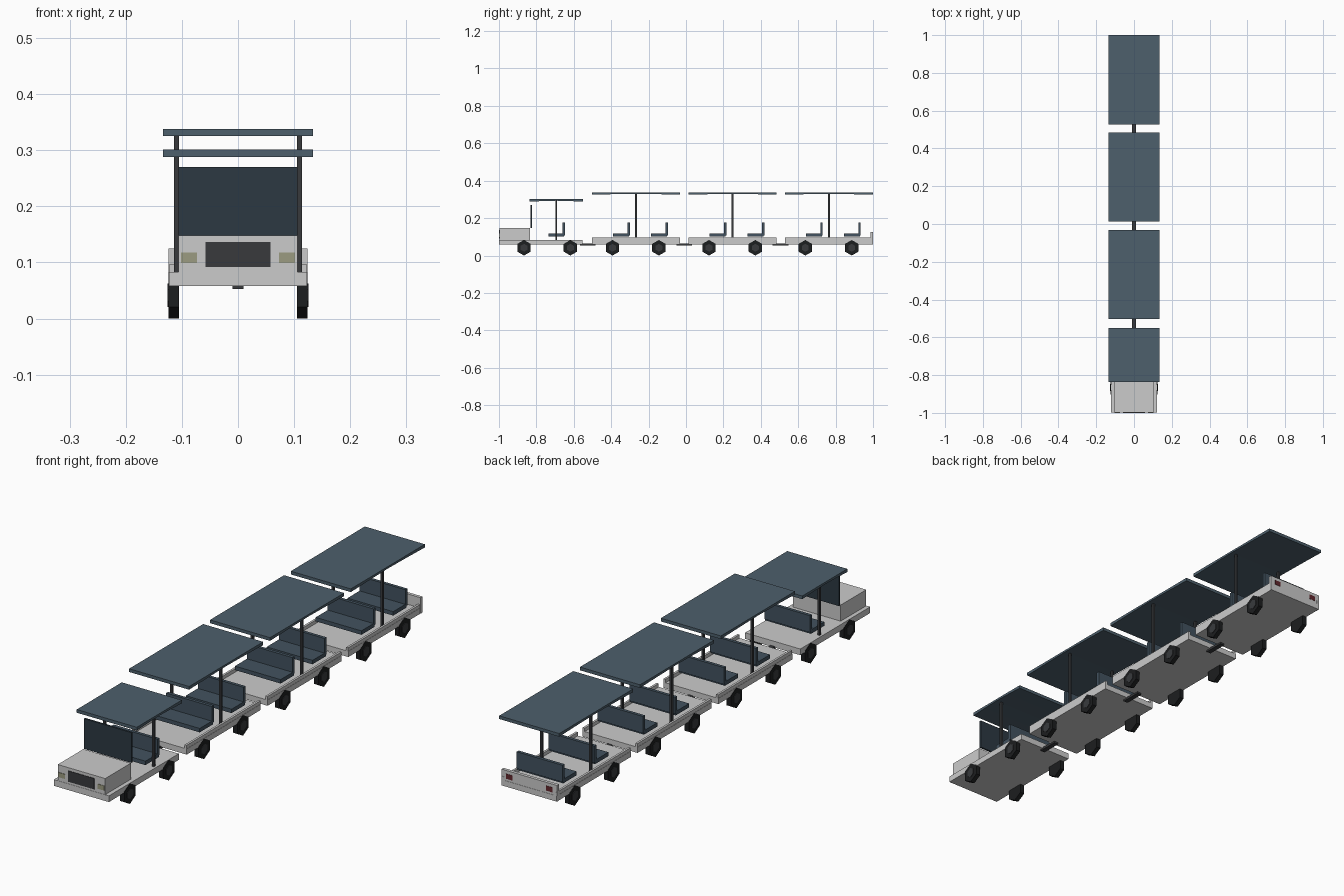
import bpy, bmesh
from math import pi, sin, cos

if "Cube" in bpy.data.objects:
    bpy.data.objects.remove(bpy.data.objects["Cube"])


def material(name, rgb):
    m = bpy.data.materials.new(name)
    m.diffuse_color = (*rgb, 1)
    m.use_nodes = True
    m.node_tree.nodes["Principled BSDF"].inputs["Base Color"].default_value = m.diffuse_color
    return m


ROOF = material("roof_blue", (0.075, 0.115, 0.15))
SEAT = material("seat_blue", (0.055, 0.085, 0.115))
GLASS = material("dark_glass", (0.025, 0.04, 0.055))
DARK = material("dark_metal", (0.04, 0.042, 0.046))
TYRE = material("tyre_black", (0.012, 0.013, 0.014))
LAMP = material("headlight", (0.33, 0.33, 0.22))
RED = material("tail_light", (0.12, 0.02, 0.025))
GREY = None


def finish(name, bm, mat):
    bmesh.ops.recalc_face_normals(bm, faces=bm.faces)
    me = bpy.data.meshes.new(name)
    bm.to_mesh(me)
    bm.free()
    if mat:
        me.materials.append(mat)
    ob = bpy.data.objects.new(name, me)
    bpy.context.collection.objects.link(ob)
    return ob


def prism(name, outline, x0, x1, mat):
    """Extrude a (y, z) outline from x0 to x1."""
    bm = bmesh.new()
    face = bm.faces.new([bm.verts.new((x0, y, z)) for y, z in outline])
    out = bmesh.ops.extrude_face_region(bm, geom=[face])["geom"]
    bmesh.ops.translate(bm, vec=(x1 - x0, 0, 0),
                        verts=[v for v in out if isinstance(v, bmesh.types.BMVert)])
    return finish(name, bm, mat)


def box(name, x0, x1, y0, y1, z0, z1, mat=GREY):
    return prism(name, [(y0, z0), (y1, z0), (y1, z1), (y0, z1)], x0, x1, mat)


def pair(name, x0, x1, *rest):
    """The same box on both sides."""
    box(name + "_right", x0, x1, *rest)
    box(name + "_left", -x1, -x0, *rest)


def hexagon(y, z, r):
    return [(y + r * sin(i * pi / 3), z + r * cos(i * pi / 3)) for i in range(6)]


def wheels(y):
    for s, side in ((1, "right"), (-1, "left")):
        prism("wheel_" + side, hexagon(y, 0.0415, 0.0415), s * 0.105, s * 0.124, TYRE)
        prism("hub_" + side, hexagon(y, 0.0415, 0.021), s * 0.118, s * 0.126, DARK)


def canopy(y0, y1, top):
    # flat top, gently arched underside
    c, q = (y0 + y1) / 2, (y1 - y0) / 4
    low = top - 0.013
    outline = [(y0, top), (y0, low), (c - q, low + 0.003), (c, low + 0.005),
               (c + q, low + 0.003), (y1, low), (y1, top)]
    prism("roof", outline, -0.134, 0.134, ROOF)
    pair("roof_post", 0.105, 0.114, c - 0.005, c + 0.005, 0.08, low + 0.006, DARK)


def seat(y):
    box("seat_cushion", -0.102, 0.102, y, y + 0.085, 0.101, 0.117, SEAT)
    box("seat_back", -0.102, 0.102, y + 0.077, y + 0.09, 0.108, 0.176, SEAT)


# tractor
box("tractor_chassis", -0.123, 0.123, -0.999, -0.553, 0.058, 0.083)
box("hood", -0.106, 0.106, -0.998, -0.835, 0.083, 0.148)
box("grille", -0.058, 0.058, -1.0, -0.99, 0.092, 0.136, DARK)
pair("headlight", 0.073, 0.102, -1.0, -0.99, 0.099, 0.118, LAMP)
box("windscreen", -0.106, 0.106, -0.832, -0.824, 0.148, 0.27, GLASS)
canopy(-0.837, -0.55, 0.301)
seat(-0.736)
wheels(-0.866)
wheels(-0.618)

# three passenger trailers
for c in (-0.267, 0.249, 0.764):
    y0, y1 = c - 0.236, c + 0.236
    box("trailer_floor", -0.123, 0.123, y0, y1, 0.06, 0.083)
    pair("side_rail", 0.113, 0.122, y0, y1, 0.083, 0.097)
    canopy(y0, y1, 0.338)
    for dy in (-0.123, 0.08):
        seat(c + dy)
    for dy in (-0.126, 0.122):
        wheels(c + dy)
    box("hitch_bar", -0.01, 0.01, y0 - 0.065, y0 + 0.02, 0.053, 0.063, DARK)

# tail board on the last trailer
box("tail_board", -0.124, 0.124, 0.986, 0.999, 0.06, 0.125)
pair("tail_light", 0.075, 0.103, 0.99, 1.0, 0.092, 0.112, RED)
